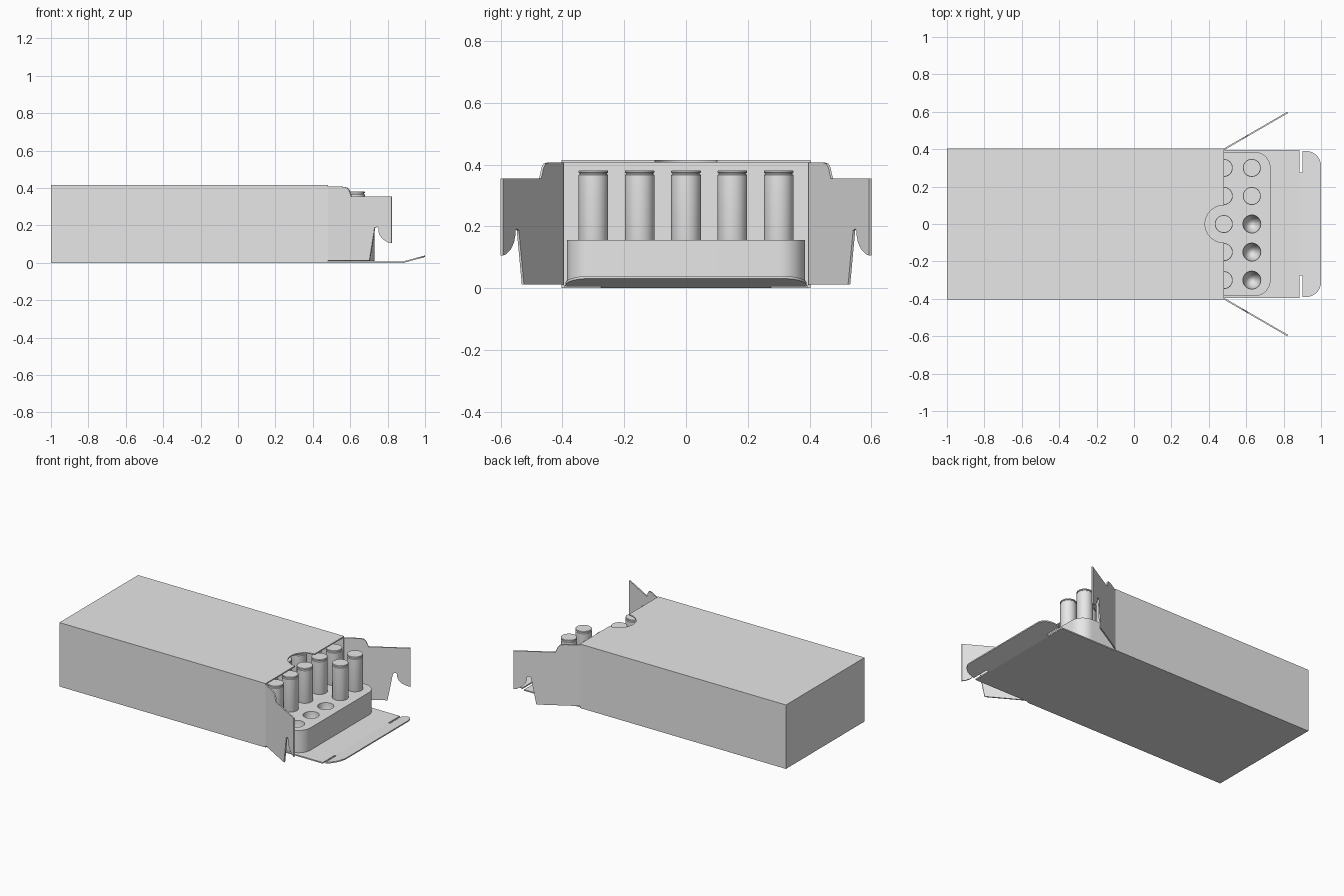
import bpy, bmesh, math
from mathutils import Matrix, Vector

cube = bpy.data.objects.get("Cube")
if cube:
    bpy.data.objects.remove(cube, do_unlink=True)

grey = bpy.data.materials.new("plain grey card")
grey.use_nodes = True
grey.diffuse_color = (0.8, 0.8, 0.8, 1)
grey.node_tree.nodes["Principled BSDF"].inputs["Base Color"].default_value = (0.8, 0.8, 0.8, 1)

FRONT = 0.48     # x of the carton mouth
HALF = 0.403     # half width of the carton
TOP = 0.415
CARD = 0.008     # card thickness
PITCH = 0.15     # cartridge spacing


def finish(bm, name):
    bmesh.ops.recalc_face_normals(bm, faces=bm.faces)
    mesh = bpy.data.meshes.new(name)
    bm.to_mesh(mesh)
    bm.free()
    mesh.materials.append(grey)
    obj = bpy.data.objects.new(name, mesh)
    bpy.context.collection.objects.link(obj)
    return obj


def prism(name, outline, depth, place):
    """Extrude a flat outline by depth; place maps (u, v, w) to a position."""
    bm = bmesh.new()
    low = [bm.verts.new(place(u, v, 0)) for u, v in outline]
    high = [bm.verts.new(place(u, v, depth)) for u, v in outline]
    bm.faces.new(low)
    bm.faces.new(high)
    n = len(outline)
    for i in range(n):
        j = (i + 1) % n
        bm.faces.new((low[i], low[j], high[j], high[i]))
    return finish(bm, name)


def arc(cx, cy, r, start, end, steps=10):
    angles = [math.radians(start + (end - start) * i / steps) for i in range(steps + 1)]
    return [(cx + r * math.cos(a), cy + r * math.sin(a)) for a in angles]


def select_only(obj):
    bpy.ops.object.select_all(action='DESELECT')
    obj.select_set(True)
    bpy.context.view_layer.objects.active = obj


def smooth(obj):
    select_only(obj)
    bpy.ops.object.shade_smooth_by_angle(angle=math.radians(35))


def cut(obj, cutter):
    mod = obj.modifiers.new("cut", 'BOOLEAN')
    mod.operation = 'DIFFERENCE'
    mod.solver = 'EXACT'
    mod.object = cutter
    select_only(obj)
    bpy.ops.object.modifier_apply(modifier=mod.name)
    bpy.data.objects.remove(cutter, do_unlink=True)


# Open-ended carton sleeve
bm = bmesh.new()
bmesh.ops.create_cube(bm, size=1)
for v in bm.verts:
    v.co = Vector((FRONT if v.co.x > 0 else -1, 2 * HALF * v.co.y, TOP * (v.co.z + 0.5)))
mouth = [f for f in bm.faces if f.calc_center_median().x > FRONT - 0.01]
bmesh.ops.recalc_face_normals(bm, faces=bm.faces)
bmesh.ops.delete(bm, geom=mouth, context='FACES_ONLY')
carton = finish(bm, "carton")
wall = carton.modifiers.new("wall", 'SOLIDIFY')
wall.thickness = CARD
wall.offset = -1
wall.use_even_offset = True
select_only(carton)
bpy.ops.object.modifier_apply(modifier=wall.name)

# Thumb notch in the top panel
bm = bmesh.new()
bmesh.ops.create_cone(bm, cap_ends=True, segments=48, radius1=0.1, radius2=0.1, depth=0.05,
                      matrix=Matrix.Translation((FRONT, 0, TOP)))
cut(carton, finish(bm, "notch_cutter"))
smooth(carton)

# Cartridge tray with rounded corners
X0, X1, Y, R = -0.67, 0.73, 0.385, 0.085
outline = (arc(X1 - R, Y - R, R, 90, 0) + arc(X1 - R, R - Y, R, 0, -90)
           + arc(X0 + R, R - Y, R, 270, 180) + arc(X0 + R, Y - R, R, 180, 90))
tray = prism("tray", outline, 0.145, lambda u, v, w: (u, v, w + 0.01))

# Rounded empty sockets in the front row
bm = bmesh.new()
for row in (-2, -1, 0):
    place = Matrix.Translation((0.63, row * PITCH, 0.155)) @ Matrix.Diagonal((1, 1, 2, 1))
    bmesh.ops.create_uvsphere(bm, u_segments=32, v_segments=16, radius=0.048, matrix=place)
cut(tray, finish(bm, "socket_cutter"))
smooth(tray)

# Cartridges: grooved rim at the upward base, nose seated in the tray
profile = [(0.03, 0.06), (0.048, 0.12), (0.048, 0.366), (0.044, 0.369),
           (0.044, 0.372), (0.048, 0.374), (0.048, 0.379), (0.046, 0.381)]
bm = bmesh.new()
SEG = 32
for col in range(9):
    for row in range(-2, 3):
        if col == 0 and row < 1:
            continue
        cx, cy = 0.63 - col * PITCH, row * PITCH
        rings = []
        for r, z in profile:
            rings.append([bm.verts.new((x, y, z)) for x, y in arc(cx, cy, r, 0, 360, SEG)[:-1]])
        for a, b in zip(rings, rings[1:]):
            for i in range(SEG):
                j = (i + 1) % SEG
                bm.faces.new((a[i], a[j], b[j], b[i]))
        bm.faces.new(rings[0])
        bm.faces.new(rings[-1])
smooth(finish(bm, "cartridges"))

# Side flaps, swung outwards from the mouth
flap = [(0, 0.012), (0, 0.407), (0.075, 0.407), (0.1, 0.403), (0.112, 0.39), (0.125, 0.355),
        (0.34, 0.355), (0.34, 0.105), (0.32, 0.11), (0.295, 0.125), (0.277, 0.148),
        (0.27, 0.17), (0.27, 0.187), (0.262, 0.192), (0.25, 0.187), (0.222, 0.012)]
SLOPE = (0.6 - HALF) / 0.34
for side, name in ((1, "left_side_flap"), (-1, "right_side_flap")):
    prism(name, flap, CARD,
          lambda u, v, w: (FRONT + u + w * 0.5, side * (HALF + SLOPE * u - w * 0.86), v))

# Bottom flap and its slit, upturned tongue
W, SLIT, FOLD = 0.395, 0.275, 0.885
prism("bottom_flap", [(FRONT, -W), (FOLD, -W), (FOLD, W), (FRONT, W)], CARD,
      lambda u, v, w: (u, v, w))
half = [(FOLD, SLIT), (0.902, SLIT), (0.902, 0.39)] + arc(0.92, 0.31, 0.08, 90, 0)
tongue = prism("bottom_flap_tongue", half + [(x, -y) for x, y in reversed(half)], CARD,
               lambda u, v, w: (u, v, w + max(0, u - FOLD) * 0.27))
smooth(tongue)
